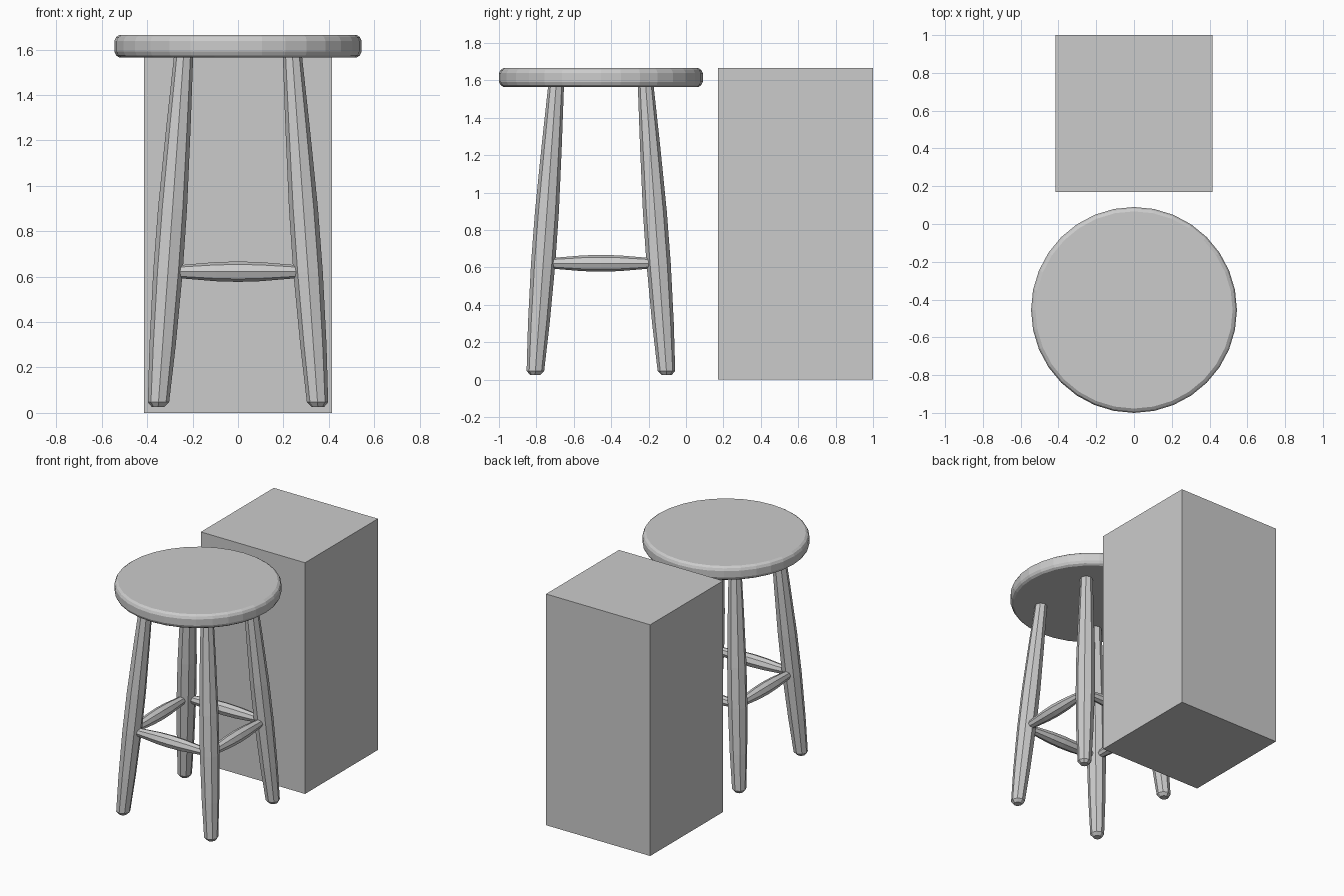
import bpy, bmesh, math
from mathutils import Vector

if "Cube" in bpy.data.objects:
    bpy.data.objects.remove(bpy.data.objects["Cube"])

CY = -0.455      # stool centre in y
grey = bpy.data.materials.new("light grey")
grey.diffuse_color = (0.6, 0.6, 0.6, 1)
grey.use_nodes = True
grey.node_tree.nodes["Principled BSDF"].inputs["Base Color"].default_value = grey.diffuse_color


def finish(bm, name):
    bmesh.ops.recalc_face_normals(bm, faces=bm.faces)
    me = bpy.data.meshes.new(name)
    bm.to_mesh(me)
    bm.free()
    me.materials.append(grey)
    ob = bpy.data.objects.new(name, me)
    bpy.context.collection.objects.link(ob)
    return ob


def turned(name, centre, u, v, rings, sides):
    """Closed turned part: rings of (t, radius), placed at centre(t) in plane u, v."""
    bm = bmesh.new()
    loops = []
    for t, r in rings:
        c = Vector(centre(t))
        angs = [2 * math.pi * i / sides for i in range(sides)]
        loops.append([bm.verts.new(c + r * (math.cos(a) * u + math.sin(a) * v)) for a in angs])
    for a, b in zip(loops, loops[1:]):
        for i in range(sides):
            j = (i + 1) % sides
            bm.faces.new((a[i], a[j], b[j], b[i]))
    bm.faces.new(loops[0])
    bm.faces.new(loops[-1])
    return finish(bm, name)


X, Y, Z = Vector((1, 0, 0)), Vector((0, 1, 0)), Vector((0, 0, 1))

# round seat with a rounded rim
turned("seat", lambda t: (0, CY, t), X, Y,
       [(1.565, 0.522), (1.575, 0.537), (1.592, 0.545), (1.638, 0.545),
        (1.655, 0.537), (1.665, 0.522)], 32)

# four splayed legs, swelling at mid height
LEG = [(0.026, 0.028), (0.047, 0.047), (0.30, 0.058), (0.62, 0.065), (0.90, 0.064),
       (1.25, 0.054), (1.58, 0.042)]
splay = lambda z: 0.350 - 0.0725 * (z - 0.05)
for sy, row in ((-1, "front"), (1, "back")):
    for sx, side in ((-1, "left"), (1, "right")):
        turned(f"{row}_{side}_leg",
               lambda z: (sx * splay(z), CY + sy * splay(z), z), X, Y, LEG, 8)

# four rungs joining neighbouring legs
D = splay(0.622)
RUNG = [(-D, 0.024), (-0.22, 0.032), (-0.1, 0.042), (0, 0.045), (0.1, 0.042), (0.22, 0.032), (D, 0.024)]
for s, a, b in ((-1, "front", "left"), (1, "back", "right")):
    turned(f"{a}_rung", lambda t: (t, CY + s * D, 0.622), Y, Z, RUNG, 8)
    turned(f"{b}_rung", lambda t: (s * D, CY + t, 0.622), X, Z, RUNG, 8)

# plain block behind the stool
bm = bmesh.new()
bmesh.ops.create_cube(bm, size=1)
bmesh.ops.scale(bm, vec=(0.83, 0.83, 1.665), verts=bm.verts)
bmesh.ops.translate(bm, vec=(0, 0.585, 0.8325), verts=bm.verts)
finish(bm, "block")
